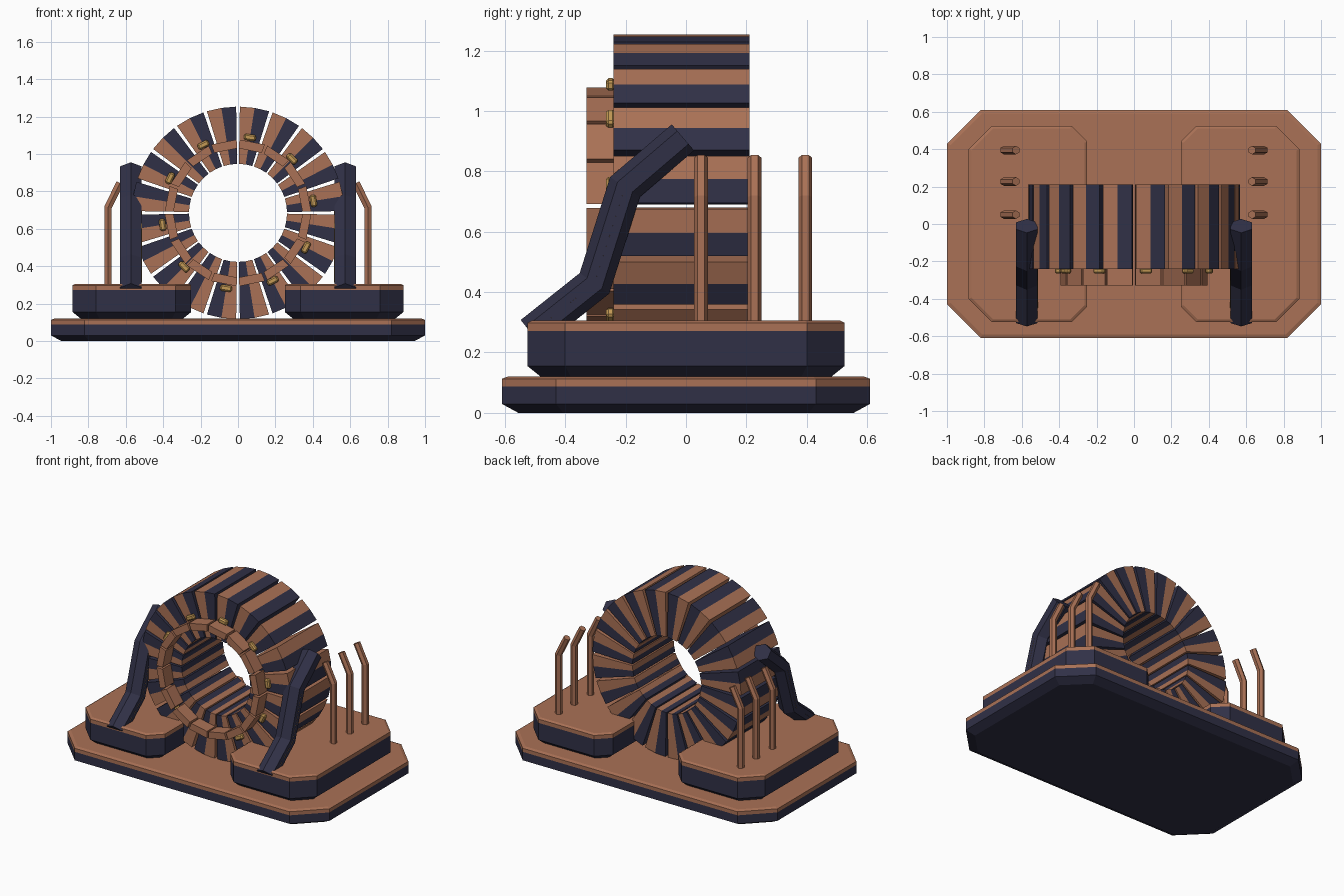
import bpy, bmesh, math
from mathutils import Vector

cube = bpy.data.objects.get("Cube")
if cube:
    bpy.data.objects.remove(cube, do_unlink=True)


def material(name, color):
    mat = bpy.data.materials.new(name)
    mat.use_nodes = True
    mat.diffuse_color = (*color, 1)
    mat.node_tree.nodes["Principled BSDF"].inputs["Base Color"].default_value = (*color, 1)
    return mat


copper = material("copper", (0.40, 0.165, 0.092))
navy = material("dark navy", (0.03, 0.03, 0.062))
gold = material("gold", (0.55, 0.32, 0.09))


def finish(name, bm, mats):
    bmesh.ops.recalc_face_normals(bm, faces=bm.faces)
    mesh = bpy.data.meshes.new(name)
    bm.to_mesh(mesh)
    bm.free()
    for mat in mats:
        mesh.materials.append(mat)
    obj = bpy.data.objects.new(name, mesh)
    bpy.context.collection.objects.link(obj)
    return obj


def loft(bm, rings, rule=lambda i: 0):
    """Skin closed rings of points; rule gives the material of each band."""
    rows = [[bm.verts.new(p) for p in ring] for ring in rings]
    n = len(rows[0])
    for i, (a, b) in enumerate(zip(rows, rows[1:])):
        for k in range(n):
            face = bm.faces.new((a[k], a[(k + 1) % n], b[(k + 1) % n], b[k]))
            face.material_index = rule(i)
    bm.faces.new(rows[0]).material_index = rule(0)
    bm.faces.new(rows[-1]).material_index = rule(len(rows) - 2)


def slab(name, x0, x1, half_y, cut0, cut1, layers, copper_from, side=1):
    """Chamfered plate from (inset, height) layers."""
    rings = []
    for inset, z in layers:
        a, b, h = x0 + inset, x1 - inset, half_y - inset
        c, d = cut0 - 0.586 * inset, cut1 - 0.586 * inset
        outline = [(a + c, -h), (b - d, -h), (b, -h + d), (b, h - d),
                   (b - d, h), (a + c, h), (a, h - c), (a, -h + c)]
        rings.append([(side * x, y, z) for x, y in outline])
    bm = bmesh.new()
    loft(bm, rings, lambda i: 0 if i >= copper_from else 1)
    return finish(name, bm, [copper, navy])


def sweep(name, path, rx, r, sides, mat, turn=0.0, side_axis=Vector((1, 0, 0))):
    """Polygonal tube along a planar path with mitred bends."""
    pts = [Vector(p) for p in path]
    dirs = [(b - a).normalized() for a, b in zip(pts, pts[1:])]
    rings = []
    for i, p in enumerate(pts):
        d0, d1 = dirs[max(i - 1, 0)], dirs[min(i, len(dirs) - 1)]
        tangent = (d0 + d1).normalized()
        up = tangent.cross(side_axis) / tangent.dot(d0)
        angles = [turn + math.tau * k / sides for k in range(sides)]
        rings.append([p + side_axis * rx * math.sin(t) + up * r * math.cos(t) for t in angles])
    bm = bmesh.new()
    loft(bm, rings)
    return finish(name, bm, [mat])


AXIS_Z = 0.685


def polar(r, degrees, y):
    t = math.radians(degrees)
    return (r * math.sin(t), y, AXIS_Z + r * math.cos(t))


def wedge_ring(name, count, gap, r0, r1, y0, y1, mats):
    """Ring of separated wedges, each split evenly between the materials."""
    bm = bmesh.new()
    step, parts = 360 / count, len(mats)
    for k in range(count):
        start, span = k * step + gap / 2, step - gap
        rings = []
        for j in range(parts + 1):
            t = start + span * j / parts
            rings.append([polar(r0, t, y0), polar(r1, t, y0), polar(r1, t, y1), polar(r0, t, y1)])
        loft(bm, rings, lambda i: i)
    return finish(name, bm, mats)


# Base plate
slab("base_plate", -1, 1, 0.61, 0.18, 0.18,
     [(0.055, 0), (0, 0.03), (0, 0.088), (0, 0.113), (0.02, 0.12)], 2)

# Coil drum and its segmented front collar
wedge_ring("coil_drum", 20, 2, 0.262, 0.568, -0.24, 0.21, [copper, navy])
wedge_ring("front_collar", 16, 2, 0.345, 0.392, -0.33, -0.24, [copper])

# Gold clips around the collar
for k in range(10):
    bm = bmesh.new()
    bmesh.ops.create_cube(bm, size=1)
    bmesh.ops.scale(bm, vec=(0.064, 0.03, 0.034), verts=bm.verts)
    bmesh.ops.bevel(bm, geom=bm.edges[:], offset=0.008, segments=1, affect='EDGES')
    clip = finish(f"clip_{k + 1}", bm, [gold])
    angle = 9 + 36 * k
    clip.location = polar(0.408, angle, -0.25)
    clip.rotation_euler.y = math.radians(angle)

# Parts repeated on both sides
for label, s in (("left", 1), ("right", -1)):
    slab(f"{label}_pod", 0.25, 0.885, 0.525, 0.085, 0.125,
         [(0.05, 0.115), (0, 0.155), (0, 0.272), (0, 0.298), (0.015, 0.306)], 2, s)

    # Bent support arm with a thin seam on its flanks
    x = s * 0.573
    arm = [(x, -0.512, 0.263), (x, -0.303, 0.429), (x, -0.202, 0.748), (x, -0.01, 0.912)]
    sweep(f"{label}_arm", arm, 0.0665, 0.057, 6, navy)
    seam = [(x, -0.45, 0.312), (x, -0.303, 0.429), (x, -0.207, 0.732)]
    sweep(f"{label}_arm_seam", seam, 0.0585, 0.003, 4, gold)

    # Bent pipes
    for n, y in enumerate((0.05, 0.227, 0.395)):
        pipe = [(s * 0.695, y, 0.29), (s * 0.695, y, 0.715), (s * 0.631, y, 0.845)]
        sweep(f"{label}_pipe_{n + 1}", pipe, 0.023, 0.023, 6, copper,
              math.pi / 6, Vector((0, 1, 0)))
